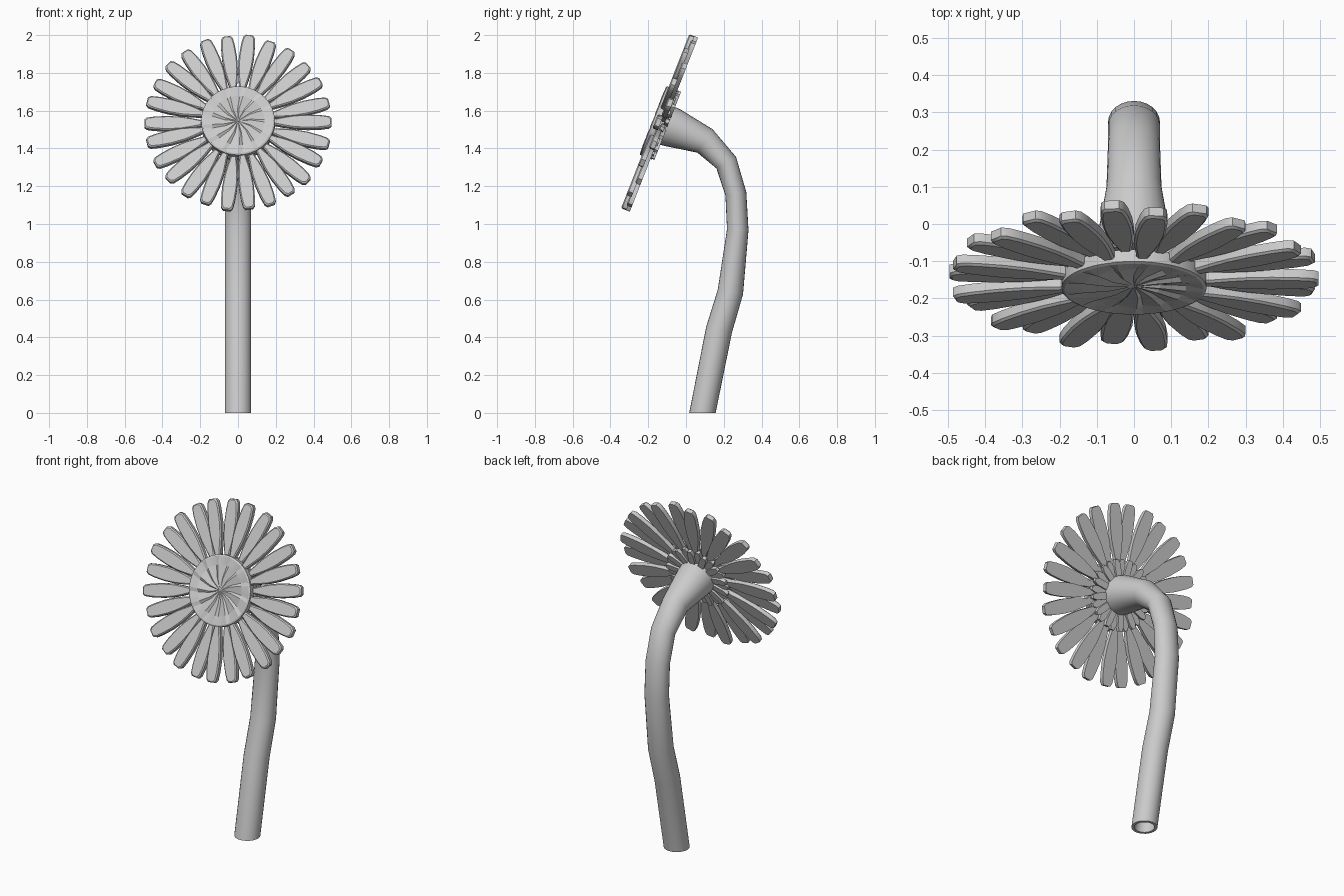
import bpy, bmesh
from math import sin, cos, pi, radians
from mathutils import Matrix, Vector

if "Cube" in bpy.data.objects:
    bpy.data.objects.remove(bpy.data.objects["Cube"])

# Head frame: local z is the flower's facing direction
HEAD = Matrix.Translation((0, -0.14, 1.535)) @ Matrix.Rotation(radians(68.6), 4, 'X')
N = 26


def finish(bm, name, angle=30, matrix=None):
    if matrix:
        bm.transform(matrix)
    bmesh.ops.recalc_face_normals(bm, faces=bm.faces)
    me = bpy.data.meshes.new(name)
    bm.to_mesh(me)
    bm.free()
    ob = bpy.data.objects.new(name, me)
    bpy.context.collection.objects.link(ob)
    bpy.ops.object.select_all(action='DESELECT')
    ob.select_set(True)
    bpy.context.view_layer.objects.active = ob
    bpy.ops.object.shade_smooth_by_angle(angle=radians(angle))
    return ob


def blade(bm, profile, ang, z0, z1, edge=0.006):
    """Flat petal from (radius, half width) pairs, with a chamfered front rim."""
    pts = [Vector((r, w)) for r, w in profile] + [Vector((r, -w)) for r, w in reversed(profile)]
    mid = sum(r for r, w in profile) / len(profile)
    span = profile[-1][0] - mid
    rot = Matrix.Rotation(ang, 4, 'Z')
    loops = []
    for z, e in ((z0, 0), (z1 - edge, 0), (z1, edge)):
        ring = []
        for p in pts:
            x = mid + (p.x - mid) * (1 - e / span)
            y = p.y - e * (1 if p.y > 0 else -1)
            ring.append(bm.verts.new(rot @ Vector((x, y, z))))
        loops.append(ring)
    for a, b in zip(loops, loops[1:]):
        for i in range(len(pts)):
            j = (i + 1) % len(pts)
            bm.faces.new((a[i], a[j], b[j], b[i]))
    for ring in (loops[0], loops[-1]):
        k = len(profile)
        for i in range(k - 1):
            bm.faces.new((ring[i], ring[i + 1], ring[2 * k - 2 - i], ring[2 * k - 1 - i]))


# Petals: two staggered layers
PETAL = [(0.10, 0.012), (0.20, 0.018), (0.25, 0.028), (0.30, 0.036), (0.37, 0.040),
         (0.44, 0.037), (0.482, 0.031), (0.496, 0.020)]
bm = bmesh.new()
for k in range(N):
    mid = 0.010 if k % 2 == 0 else -0.010
    blade(bm, PETAL, 2 * pi * k / N, mid - 0.015, mid + 0.015)
finish(bm, "petals", 35, HEAD)

# Small leaves behind the head
SEPAL = [(0.06, 0.010), (0.12, 0.019), (0.17, 0.019), (0.195, 0.010)]
bm = bmesh.new()
for k in range(N):
    off = -0.022 if k % 2 else -0.034
    blade(bm, SEPAL, 2 * pi * (k + 0.5) / N, off - 0.012, off + 0.012, 0.004)
finish(bm, "sepals", 30, HEAD)

# Pinwheel centre disc
bm = bmesh.new()
SEG = 52
centre = bm.verts.new((0, 0, 0.030))
back = bm.verts.new((0, 0, 0.0))
rings = []
for r, z, saw, twist in ((0.07, 0.033, 0.004, 0.15), (0.14, 0.035, 0.005, 0.05),
                         (0.187, 0.038, 0, 0), (0.195, 0.034, 0, 0), (0.195, 0.0, 0, 0)):
    rings.append([bm.verts.new((r * cos(2 * pi * i / SEG + twist), r * sin(2 * pi * i / SEG + twist),
                                z + saw * ((i % 4) / 1.5 - 1))) for i in range(SEG)])
for i in range(SEG):
    j = (i + 1) % SEG
    bm.faces.new((centre, rings[0][i], rings[0][j]))
    for a, b in zip(rings, rings[1:]):
        bm.faces.new((a[i], b[i], b[j], a[j]))
    bm.faces.new((back, rings[-1][j], rings[-1][i]))
finish(bm, "flower_disc", 8, HEAD)

# Hollow curved stem flaring into the head: (y, z, radius)
PATH = [(0.087, 0.0, 0.070), (0.175, 0.44, 0.070), (0.235, 0.64, 0.068), (0.274, 0.97, 0.057),
        (0.264, 1.16, 0.056), (0.213, 1.325, 0.060), (0.100, 1.44, 0.074), (-0.07, 1.510, 0.105),
        (-0.105, 1.522, 0.108)]
bm = bmesh.new()
SIDES = 24


def stem_ring(i, inset):
    y, z, r = PATH[i]
    a, b = PATH[max(i - 1, 0)], PATH[min(i + 1, len(PATH) - 1)]
    t = Vector((0, b[0] - a[0], b[1] - a[1])).normalized()
    if i == 0:
        t = Vector((0, 0, 1))
    side = t.cross(Vector((1, 0, 0)))
    wx = max(r, 0.070)
    return [bm.verts.new(Vector((0, y, z)) + Vector((1, 0, 0)) * (wx - inset) * cos(2 * pi * k / SIDES)
                         + side * (r - inset) * sin(2 * pi * k / SIDES)) for k in range(SIDES)]


n = len(PATH)
loops = [stem_ring(i, 0) for i in range(n)] + [stem_ring(i, 0.016) for i in reversed(range(n))]
for a, b in zip(loops, loops[1:] + loops[:1]):
    for k in range(SIDES):
        m = (k + 1) % SIDES
        bm.faces.new((a[k], a[m], b[m], b[k]))
finish(bm, "stem", 40)
